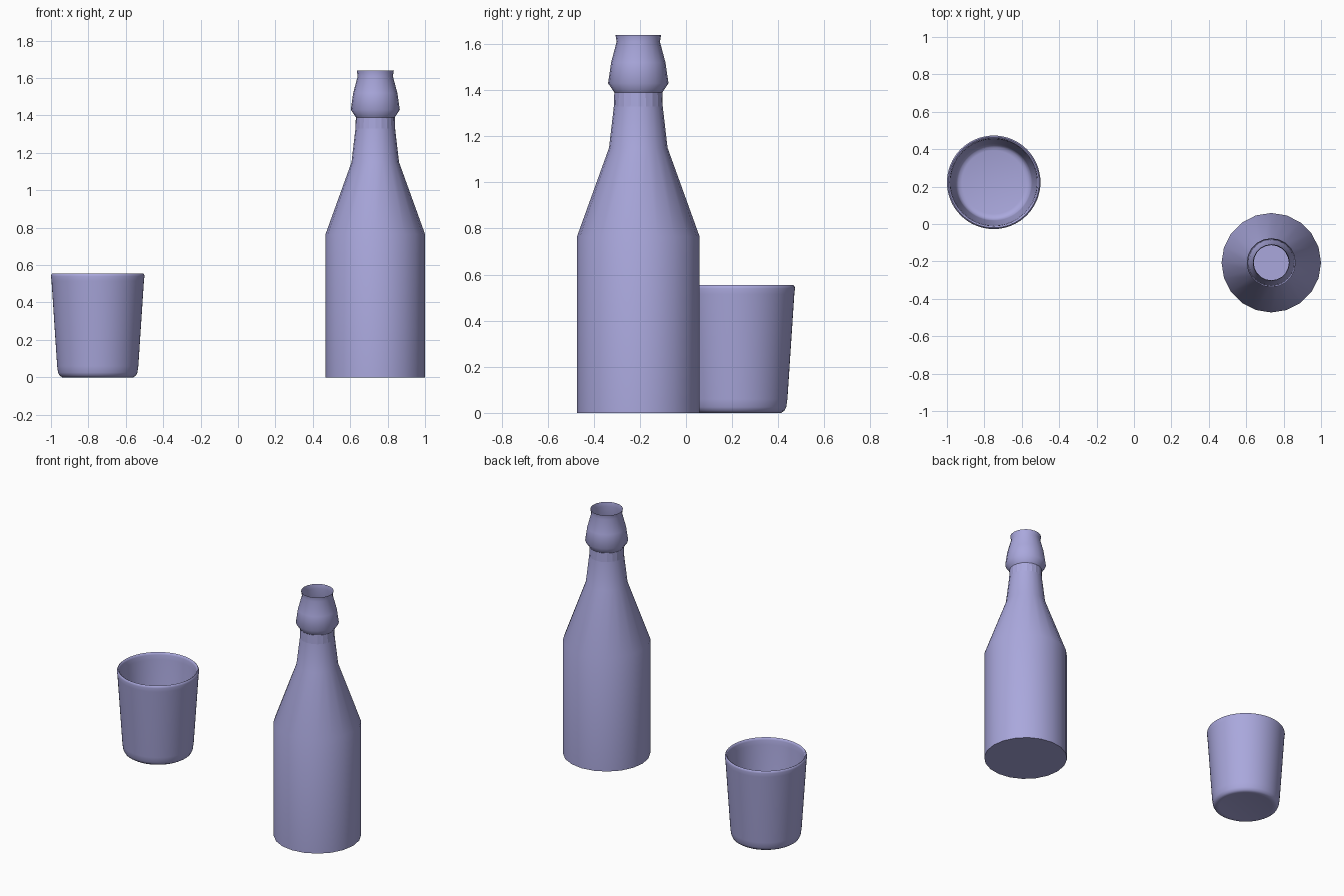
import bpy, bmesh
from math import radians, tau
from mathutils import Vector

cube = bpy.data.objects.get("Cube")
if cube:
    bpy.data.objects.remove(cube, do_unlink=True)

# One pale lavender material for everything
lavender = bpy.data.materials.new("pale_lavender")
lavender.use_nodes = True
COLOUR = (0.40, 0.39, 0.72, 1)
lavender.diffuse_color = COLOUR
lavender.node_tree.nodes["Principled BSDF"].inputs["Base Color"].default_value = COLOUR


def lathe(name, profile, sides, location, sharp_angle):
    """Spin (radius, height) points around z; end points on the axis close the shape."""
    bm = bmesh.new()
    verts = [bm.verts.new((0, -r, z)) for r, z in profile]
    edges = [bm.edges.new(pair) for pair in zip(verts, verts[1:])]
    bmesh.ops.spin(bm, geom=verts + edges, cent=(0, 0, 0), axis=(0, 0, 1),
                   angle=tau, steps=sides)
    bmesh.ops.remove_doubles(bm, verts=bm.verts, dist=0.0005)
    bm.normal_update()
    # The wall or base must face outward: the lowest face looks down
    lowest = min(bm.faces, key=lambda f: f.calc_center_median().z)
    if lowest.normal.z > 0:
        bmesh.ops.reverse_faces(bm, faces=bm.faces)
    mesh = bpy.data.meshes.new(name)
    bm.to_mesh(mesh)
    bm.free()
    mesh.materials.append(lavender)
    obj = bpy.data.objects.new(name, mesh)
    obj.location = Vector(location)
    bpy.context.collection.objects.link(obj)
    bpy.ops.object.select_all(action="DESELECT")
    obj.select_set(True)
    bpy.context.view_layer.objects.active = obj
    bpy.ops.object.shade_smooth_by_angle(angle=radians(sharp_angle))
    return obj


# Bottle: thin open shell with a flat base, shoulder, neck and collared mouth
bottle = lathe("bottle", [
    (0, 0), (0.266, 0), (0.266, 0.765), (0.127, 1.15), (0.106, 1.33),
    (0.104, 1.39), (0.131, 1.43), (0.118, 1.52), (0.094, 1.61), (0.099, 1.64),
], 20, (0.734, -0.207, 0), 60)

# Faceted band around the neck
for face in bottle.data.polygons:
    if 1.34 < face.center.z < 1.38:
        face.use_smooth = False

# Tumbler: thick tapered wall with a rounded rim and foot
lathe("tumbler", [
    (0, 0.004), (0.17, 0.004), (0.19, 0), (0.204, 0.009), (0.212, 0.025), (0.217, 0.06),
    (0.247, 0.515), (0.25, 0.54), (0.248, 0.55), (0.243, 0.555),
    (0.237, 0.552), (0.234, 0.54), (0.231, 0.51),
    (0.205, 0.085), (0.2, 0.062), (0.188, 0.05), (0.17, 0.045), (0, 0.045),
], 64, (-0.75, 0.223, 0), 60)
